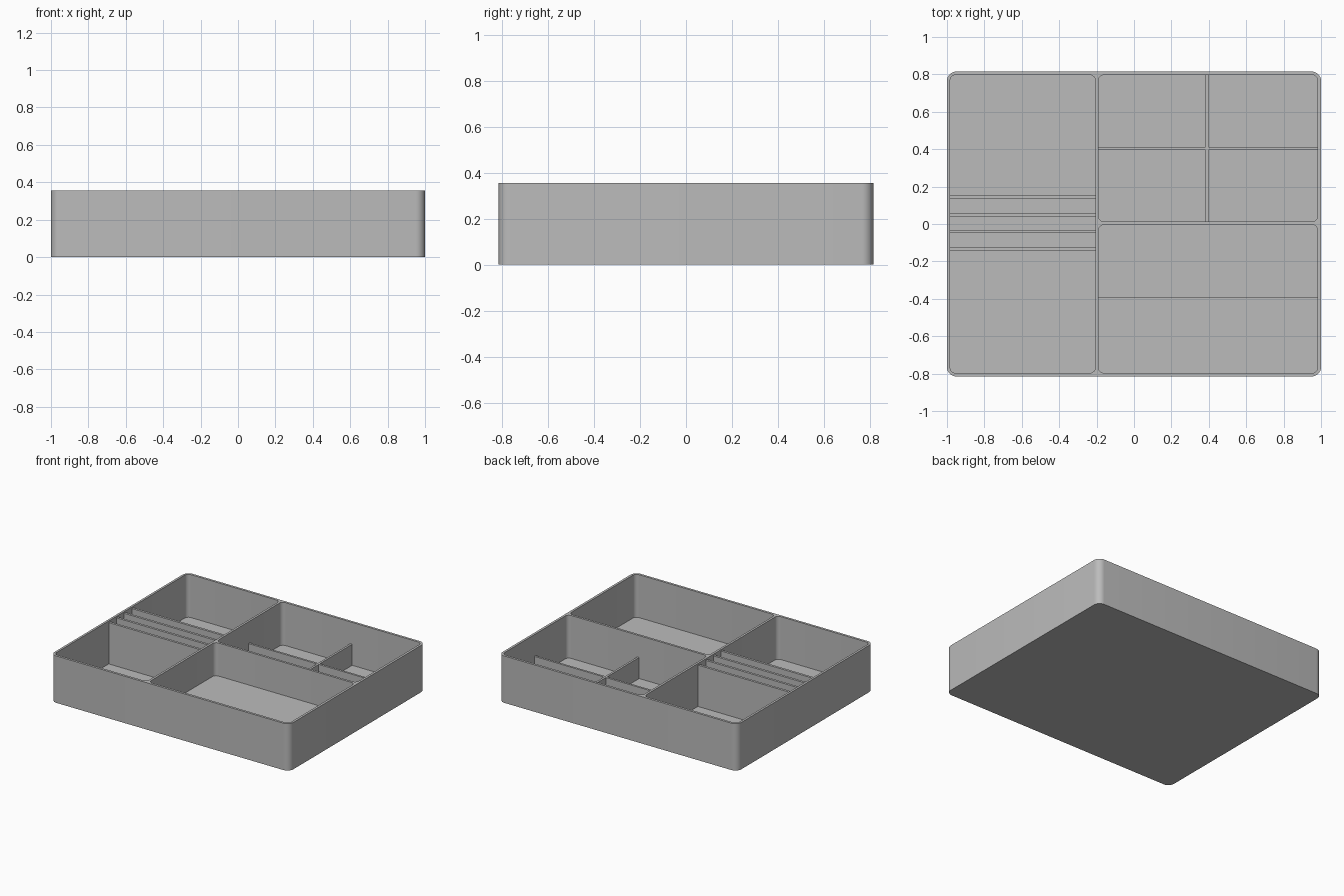
import bpy
import bmesh
from math import cos, sin, pi

cube = bpy.data.objects.get("Cube")
if cube:
    bpy.data.objects.remove(cube, do_unlink=True)

HEIGHT, FLOOR = 0.355, 0.03
HALF_Y, IN_Y = 0.815, 0.797
LEFT, MID_A, MID_B, RIGHT = -0.983, -0.207, -0.19, 0.982

grey = bpy.data.materials.new("grey plastic")
grey.use_nodes = True
colour = (0.5, 0.5, 0.5, 1)
grey.diffuse_color = colour
grey.node_tree.nodes["Principled BSDF"].inputs["Base Color"].default_value = colour


def block(name, x0, x1, y0, y1, z0, z1, radius=0.0, steps=8):
    """Upright box whose vertical corners may be rounded."""
    bm = bmesh.new()
    corners = [(x1, y1, -1, -1), (x0, y1, 1, -1), (x0, y0, 1, 1), (x1, y0, -1, 1)]
    points = []
    for i, (x, y, sx, sy) in enumerate(corners):
        if radius:
            for k in range(steps + 1):
                a = (i + k / steps) * pi / 2
                points.append((x + radius * (sx + cos(a)), y + radius * (sy + sin(a))))
        else:
            points.append((x, y))
    base = bm.faces.new([bm.verts.new((x, y, z0)) for x, y in points])
    top = bmesh.ops.extrude_face_region(bm, geom=[base])["geom"]
    for v in top:
        if isinstance(v, bmesh.types.BMVert):
            v.co.z = z1
    bmesh.ops.recalc_face_normals(bm, faces=bm.faces)
    mesh = bpy.data.meshes.new(name)
    bm.to_mesh(mesh)
    bm.free()
    mesh.materials.append(grey)
    ob = bpy.data.objects.new(name, mesh)
    bpy.context.collection.objects.link(ob)
    return ob


# Tray body with three rounded wells cut from a solid block
tray = block("tray", -1, 1, -HALF_Y, HALF_Y, 0, HEIGHT, 0.05)
wells = [
    (LEFT, MID_A, -IN_Y, IN_Y),
    (MID_B, RIGHT, 0.013, IN_Y),
    (MID_B, RIGHT, -IN_Y, -0.004),
]
cutters = []
for well in wells:
    cutter = block("well_cutter", *well, FLOOR, HEIGHT + 0.1, 0.03)
    cutter.hide_render = True
    cut = tray.modifiers.new("well", "BOOLEAN")
    cut.operation, cut.solver, cut.object = "DIFFERENCE", "EXACT", cutter
    cutters.append(cutter)

# Bake the wells and drop the cutters
bpy.context.view_layer.update()
graph = bpy.context.evaluated_depsgraph_get()
carved = bpy.data.meshes.new_from_object(tray.evaluated_get(graph))
tray.modifiers.clear()
tray.data = carved
for cutter in cutters:
    bpy.data.objects.remove(cutter, do_unlink=True)

bpy.ops.object.select_all(action="DESELECT")
tray.select_set(True)
bpy.context.view_layer.objects.active = tray
bpy.ops.object.shade_smooth_by_angle(angle=pi / 6)

# Four tall slot dividers across the left well
LAP = 0.005
for i, y in enumerate((-0.134, -0.04, 0.05, 0.144)):
    block(f"slot_divider_{i + 1}", LEFT - LAP, MID_A + LAP, y - 0.009, y + 0.009,
          FLOOR - LAP, HEIGHT - 0.012)

# Low crossing dividers in the back well
LOW = 0.19
block("low_divider_across", MID_B - LAP, RIGHT + LAP, 0.396, 0.412, FLOOR - LAP, LOW)
block("low_divider_front_half", 0.383, 0.399, 0.013 - LAP, 0.396, FLOOR - LAP, LOW)
block("low_divider_back_half", 0.383, 0.399, 0.412, IN_Y + LAP, FLOOR - LAP, LOW)

# Raised floor in the rear half of the front well
block("raised_floor", MID_B - LAP, RIGHT + LAP, -0.395, -0.004 + LAP, FLOOR - LAP, 0.105)
